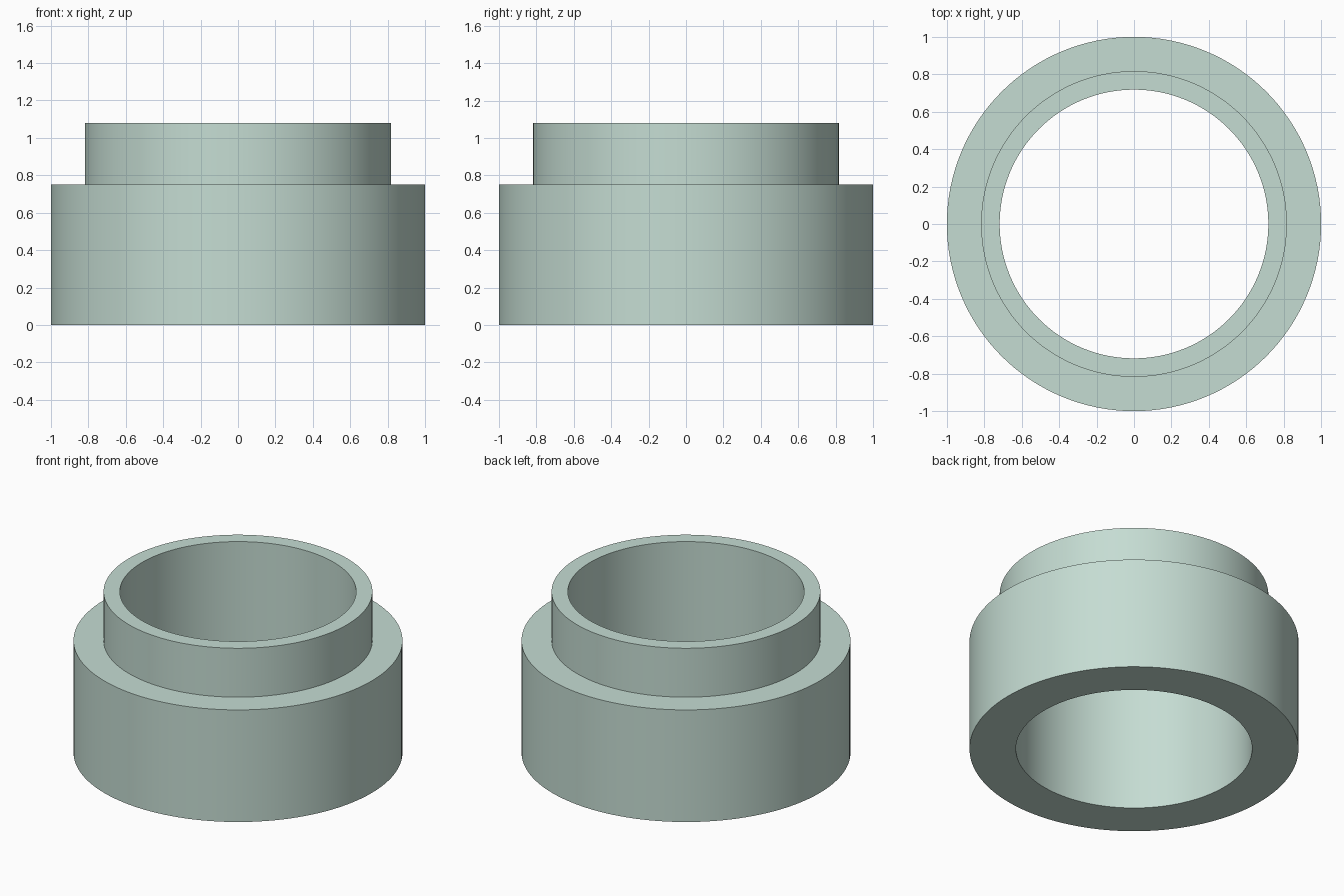
import bpy, bmesh
from math import pi, radians

if "Cube" in bpy.data.objects:
    bpy.data.objects.remove(bpy.data.objects["Cube"])

SEGMENTS = 128

# Half cross-section (radius, height), closed loop around the ring wall
BORE, NECK, BODY = 0.718, 0.817, 1.0
STEP, TOP = 0.752, 1.08
profile = [(BORE, 0), (BODY, 0), (BODY, STEP), (NECK, STEP), (NECK, TOP), (BORE, TOP)]


def lathe(name, points):
    """Revolve a closed profile around z into a solid ring."""
    bm = bmesh.new()
    verts = [bm.verts.new((r, 0, z)) for r, z in points]
    edges = [bm.edges.new((verts[i - 1], verts[i])) for i in range(len(verts))]
    bmesh.ops.spin(bm, geom=verts + edges, cent=(0, 0, 0), axis=(0, 0, 1),
                   angle=2 * pi, steps=SEGMENTS, use_merge=True)
    bmesh.ops.remove_doubles(bm, verts=bm.verts[:], dist=1e-5)
    bmesh.ops.recalc_face_normals(bm, faces=bm.faces[:])
    mesh = bpy.data.meshes.new(name)
    bm.to_mesh(mesh)
    bm.free()
    obj = bpy.data.objects.new(name, mesh)
    bpy.context.collection.objects.link(obj)
    return obj


# Stepped bushing with a straight through bore
bushing = lathe("stepped_bushing", profile)
bpy.context.view_layer.objects.active = bushing
bushing.select_set(True)
bpy.ops.object.shade_smooth_by_angle(angle=radians(30))

# Pale green finish
finish = bpy.data.materials.new("pale_green")
finish.diffuse_color = (0.56, 0.72, 0.65, 1)
finish.use_nodes = True
finish.node_tree.nodes["Principled BSDF"].inputs["Base Color"].default_value = finish.diffuse_color
bushing.data.materials.append(finish)
